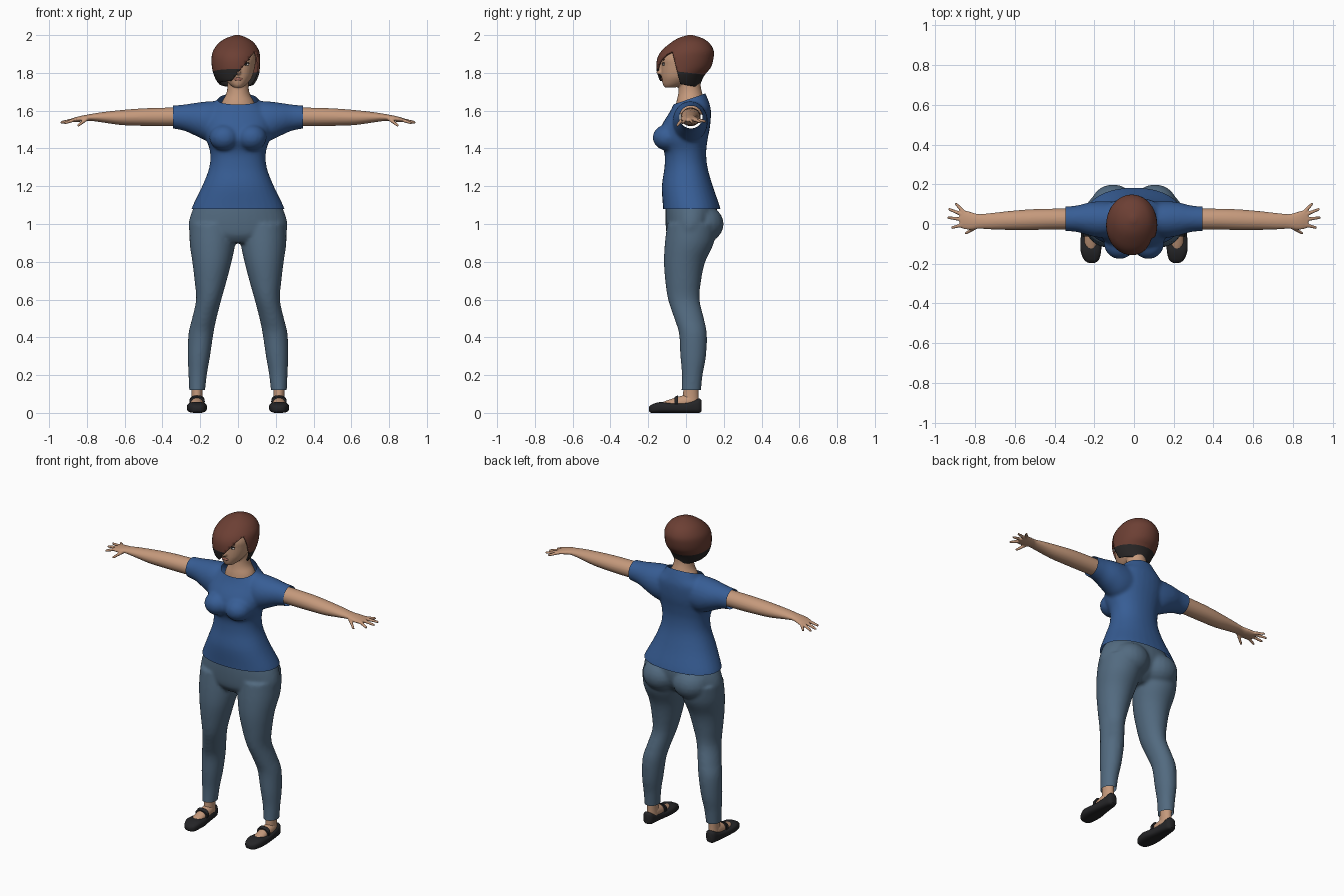
import bpy, bmesh
from math import sin, cos, pi
from mathutils import Vector, Matrix

cube = bpy.data.objects.get("Cube")
if cube:
    bpy.data.objects.remove(cube)
made = []


def material(name, *rgb):
    m = bpy.data.materials.new(name)
    m.use_nodes = True
    m.diffuse_color = (*rgb, 1)
    node = next(n for n in m.node_tree.nodes if n.type == 'BSDF_PRINCIPLED')
    node.inputs["Base Color"].default_value = (*rgb, 1)
    node.inputs["Roughness"].default_value = 0.8
    return m


skin = material("skin", 0.56, 0.32, 0.2)
blue = material("shirt blue", 0.038, 0.11, 0.3)
denim = material("denim", 0.085, 0.145, 0.215)
black = material("shoe black", 0.018, 0.018, 0.02)
brown = material("hair brown", 0.15, 0.05, 0.034)
dark = material("dark hair", 0.022, 0.02, 0.02)
lip = material("lip", 0.38, 0.15, 0.11)
white = material("eye white", 0.7, 0.68, 0.65)


def spline(a, b, c, d, t):
    """Catmull-Rom blend of four rings."""
    return [q + 0.5 * t * (r - p + t * (2 * p - 5 * q + 4 * r - s + t * (3 * (q - r) + s - p)))
            for p, q, r, s in zip(a, b, c, d)]


def loft(bm, axis, rings, power=2.0, sides=32, steps=4):
    """Skin rings (position, low, high, low, high) along an axis."""
    dense, last = [], len(rings) - 1
    for i in range(last):
        ends = (rings[max(i - 1, 0)], rings[i], rings[i + 1], rings[min(i + 2, last)])
        dense += [spline(*ends, k / steps) for k in range(steps)]
    dense.append(rings[-1])
    loops = []
    for pos, a0, a1, b0, b1 in dense:
        loop = []
        for k in range(sides):
            c, s = cos(2 * pi * k / sides), sin(2 * pi * k / sides)
            u = abs(c) ** (2 / power) * (1 if c > 0 else -1)
            v = abs(s) ** (2 / power) * (1 if s > 0 else -1)
            co = [(a0 + a1 + u * (a1 - a0)) / 2, (b0 + b1 + v * (b1 - b0)) / 2]
            co.insert(axis, pos)
            loop.append(bm.verts.new(co))
        loops.append(loop)
    for lo, hi in zip(loops, loops[1:]):
        for k in range(sides):
            n = (k + 1) % sides
            bm.faces.new((lo[k], lo[n], hi[n], hi[k]))
    bm.faces.new(loops[0])
    bm.faces.new(loops[-1])


def sym(z, w, y0, y1):
    return (z, -w, w, y0, y1)


def ball(bm, centre, size):
    bmesh.ops.create_uvsphere(bm, u_segments=20, v_segments=12, radius=1,
                              matrix=Matrix.Translation(centre) @ Matrix.Diagonal((*size, 1)))


def finger(bm, base, tip, r=0.009):
    base, tip = Vector(base), Vector(tip)
    d = tip - base
    turn = d.to_track_quat('Z', 'Y').to_matrix().to_4x4()
    bmesh.ops.create_cone(bm, cap_ends=True, segments=12, radius1=r * 1.15, radius2=r * 0.8,
                          depth=d.length, matrix=Matrix.Translation((base + tip) / 2) @ turn)
    ball(bm, tip, (r * 0.8,) * 3)


def mirror(bm):
    """Copy everything to the other side."""
    new = bmesh.ops.duplicate(bm, geom=bm.verts[:] + bm.edges[:] + bm.faces[:])["geom"]
    for v in new:
        if isinstance(v, bmesh.types.BMVert):
            v.co.x = -v.co.x


def cut(bm, point, normal, clear=True):
    """Slice by a plane, dropping the side the normal points to."""
    bmesh.ops.bisect_plane(bm, geom=bm.verts[:] + bm.edges[:] + bm.faces[:],
                           plane_co=point, plane_no=normal, clear_outer=clear)


def finish(name, bm, *mats, recalc=True):
    if recalc:
        bmesh.ops.recalc_face_normals(bm, faces=bm.faces[:])
    mesh = bpy.data.meshes.new(name)
    bm.to_mesh(mesh)
    bm.free()
    for m in mats:
        mesh.materials.append(m)
    ob = bpy.data.objects.new(name, mesh)
    bpy.context.scene.collection.objects.link(ob)
    made.append(ob)
    return ob


def fuse(bm, voxel, rounds):
    """Melt overlapping forms into one smooth skin."""
    ob = finish("fusing", bm)
    mod = ob.modifiers.new("Remesh", 'REMESH')
    mod.mode, mod.voxel_size = 'VOXEL', voxel
    soft = ob.modifiers.new("Smooth", 'SMOOTH')
    soft.factor, soft.iterations = 0.5, rounds
    graph = bpy.context.evaluated_depsgraph_get()
    mesh = bpy.data.meshes.new_from_object(ob.evaluated_get(graph))
    out = bmesh.new()
    out.from_mesh(mesh)
    made.remove(ob)
    bpy.data.objects.remove(ob)
    bpy.data.meshes.remove(mesh)
    return out


# Shirt: sleeves and bust mirrored, then torso, then clean hems and neckline
bm = bmesh.new()
loft(bm, 0, [(.06, -.05, .11, 1.44, 1.65), (.15, -.07, .115, 1.435, 1.65), (.22, -.06, .11, 1.465, 1.642),
             (.29, -.04, .093, 1.495, 1.632), (.38, -.034, .086, 1.51, 1.624)])
ball(bm, (.072, -.097, 1.458), (.08, .08, .07))
mirror(bm)
loft(bm, 2, [sym(1.04, .255, -.12, .187), sym(1.09, .243, -.122, .18), sym(1.2, .19, -.128, .142),
             sym(1.3, .152, -.114, .114), sym(1.38, .148, -.115, .107), sym(1.45, .168, -.145, .115),
             sym(1.52, .18, -.13, .128), sym(1.6, .165, -.082, .132), sym(1.65, .115, -.062, .12),
             sym(1.71, .08, -.055, .095)], power=2.2)
bm = fuse(bm, .01, 5)
cut(bm, (0, 0, 1.08), (0, 0, -1))
cut(bm, (0, -.06, 1.635), (0, -.055, .16))
for side in (1, -1):
    cut(bm, (side * .345, 0, 0), (side, 0, 0))
finish("shirt", bm, blue, recalc=False)

# Jeans: legs and seat mirrored, then hips
bm = bmesh.new()
loft(bm, 2, [(1.0, .01, .255, -.1, .165), (.9, .014, .256, -.112, .148), (.8, .034, .242, -.117, .102),
             (.7, .06, .23, -.11, .08), (.6, .088, .222, -.095, .072), (.5, .114, .243, -.062, .095),
             (.42, .13, .262, -.037, .11), (.3, .148, .266, -.03, .106), (.2, .165, .262, -.022, .088),
             (.08, .178, .257, -.026, .076)])
ball(bm, (.105, .09, 1.0), (.115, .11, .1))
mirror(bm)
loft(bm, 2, [sym(1.13, .2, -.1, .14), sym(1.08, .238, -.108, .165), sym(1.0, .262, -.108, .16),
             sym(.94, .245, -.1, .13), sym(.9, .17, -.07, .08)])
bm = fuse(bm, .01, 5)
cut(bm, (0, 0, .122), (0, 0, -1))
finish("jeans", bm, denim, recalc=False)

# Arms and hands
bm = bmesh.new()
loft(bm, 0, [(.3, -.027, .078, 1.518, 1.617), (.42, -.028, .077, 1.518, 1.615), (.52, -.03, .074, 1.52, 1.611),
             (.62, -.03, .066, 1.524, 1.603), (.72, -.027, .055, 1.538, 1.592), (.78, -.024, .05, 1.546, 1.582),
             (.82, -.029, .06, 1.543, 1.575), (.85, -.027, .068, 1.54, 1.568), (.878, -.018, .066, 1.539, 1.559)])
for base, tip in (((.855, .057, 1.553), (.895, .1, 1.543)), ((.865, .048, 1.552), (.93, .074, 1.54)),
                  ((.865, .023, 1.552), (.934, .032, 1.537)), ((.865, -.005, 1.552), (.915, -.018, 1.535)),
                  ((.8, -.018, 1.557), (.845, -.046, 1.522))):
    finger(bm, base, tip)
mirror(bm)
finish("arms", fuse(bm, .005, 2), skin, recalc=False)

# Neck, head and nose
bm = bmesh.new()
loft(bm, 2, [sym(1.58, .1, -.06, .1), sym(1.64, .088, -.052, .1), sym(1.685, .064, -.042, .088),
             sym(1.73, .056, -.038, .078), sym(1.8, .06, -.04, .078)])
loft(bm, 2, [sym(1.722, .022, -.112, -.06), sym(1.74, .046, -.123, .0), sym(1.77, .07, -.129, .05),
             sym(1.8, .082, -.131, .075), sym(1.84, .091, -.131, .1), sym(1.88, .094, -.13, .11),
             sym(1.93, .08, -.1, .1), sym(1.96, .05, -.05, .07)])
ball(bm, (0, -.138, 1.803), (.015, .019, .013))
ball(bm, (0, -.131, 1.825), (.009, .014, .026))
finish("head", fuse(bm, .006, 3), skin, recalc=False)

# Painted face details
bm = bmesh.new()
ball(bm, (0, -.128, 1.767), (.024, .006, .008))
finish("lips", bm, lip)
for name, mat, height, depth, size in (("eyes", white, 1.845, -.118, (.017, .006, .007)),
                                       ("pupils", dark, 1.845, -.122, (.007, .004, .007)),
                                       ("eyelashes", dark, 1.852, -.119, (.019, .007, .003)),
                                       ("eyebrows", brown, 1.87, -.119, (.022, .006, .004))):
    bm = bmesh.new()
    ball(bm, (.042, depth, height), size)
    mirror(bm)
    finish(name, bm, mat)

# Bobbed hair with a slanted fringe and a dark lower layer
bm = bmesh.new()
loft(bm, 2, [(1.71, -.07, .06, -.09, .068), (1.75, -.108, .092, -.135, .08), (1.79, -.128, .11, -.15, .1),
             (1.83, -.138, .116, -.157, .132), (1.88, -.14, .117, -.151, .146), (1.92, -.13, .11, -.127, .146),
             (1.96, -.1, .084, -.08, .122), (1.985, -.06, .048, -.038, .083), (2.0, -.015, .008, .01, .035)], sides=40)
bmesh.ops.recalc_face_normals(bm, faces=bm.faces[:])
slant, slant_n = Vector((.095, 0, 1.92)), Vector((.17, 0, -.135))
temple, temple_n = Vector((0, -.035, 1.76)), Vector((0, -1, -.25))
layer, layer_n = Vector((0, -.15, 1.82)), Vector((0, -.03, -.25))
cut(bm, (0, .08, 1.722), (0, -.035, -.21))
for p, n in ((slant, slant_n), (temple, temple_n), (layer, layer_n)):
    cut(bm, p, n, clear=False)
opening = []
for f in bm.faces:
    c = f.calc_center_median()
    f.material_index = int((c - layer).dot(layer_n) > 0)
    if (c - slant).dot(slant_n) > 0 and (c - temple).dot(temple_n) > 0:
        opening.append(f)
bmesh.ops.delete(bm, geom=opening, context='FACES')
hair = finish("hair", bm, brown, dark, recalc=False)
shell = hair.modifiers.new("Solidify", 'SOLIDIFY')
shell.thickness, shell.offset = .01, -1

# Feet and ankles
bm = bmesh.new()
loft(bm, 1, [(-.13, .192, .24, .02, .054), (-.1, .185, .25, .02, .066), (-.04, .184, .25, .02, .086),
             (.02, .186, .249, .02, .1), (.055, .2, .235, .02, .1)])
loft(bm, 2, [(.04, .186, .248, -.02, .068), (.09, .188, .246, -.016, .066), (.16, .186, .25, -.012, .066)])
mirror(bm)
finish("feet", bm, skin)

# Flat shoes with straps
bm = bmesh.new()
loft(bm, 1, [(-.197, .2, .226, .01, .03), (-.182, .178, .25, 0, .044), (-.14, .166, .268, 0, .057),
             (-.09, .166, .27, 0, .054), (-.03, .177, .264, 0, .052), (.03, .184, .258, 0, .062),
             (.068, .19, .252, 0, .076), (.082, .204, .24, .008, .068)], power=3)
loft(bm, 1, [(-.062, .176, .257, .03, .084), (-.042, .176, .257, .03, .093)], power=2.5, steps=1)
mirror(bm)
finish("shoes", bm, black)

# Smooth shading with crisp edges
bpy.ops.object.select_all(action='DESELECT')
for ob in made:
    ob.select_set(True)
bpy.context.view_layer.objects.active = made[0]
bpy.ops.object.shade_smooth_by_angle(angle=pi / 4)
